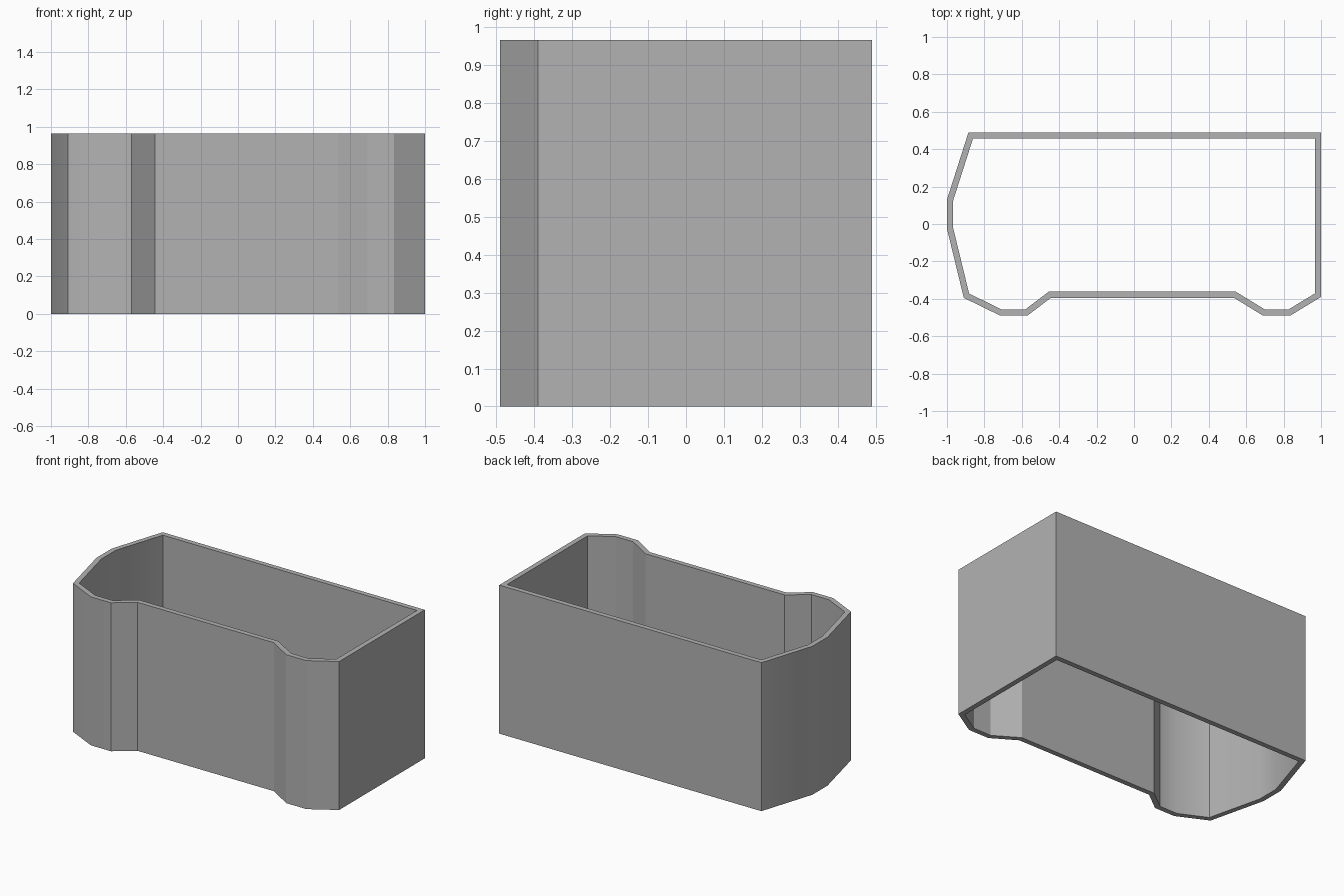
import bpy, bmesh, math
from mathutils import Vector

cube = bpy.data.objects.get("Cube")
if cube:
    bpy.data.objects.remove(cube, do_unlink=True)

HEIGHT, WALL = 0.965, 0.033

# Outer outline, counter-clockwise seen from above
outline = [Vector(p) for p in (
    (1, 0.49), (-0.885, 0.49), (-1, 0.13), (-1, -0.025), (-0.91, -0.395),
    (-0.715, -0.49), (-0.57, -0.49), (-0.445, -0.395), (0.535, -0.395),
    (0.69, -0.49), (0.835, -0.49), (1, -0.39))]


def inset(points, distance):
    """Offset a closed outline inwards by an even wall thickness."""
    result = []
    for i, p in enumerate(points):
        before = (p - points[i - 1]).normalized()
        after = (points[(i + 1) % len(points)] - p).normalized()
        n1, n2 = Vector((-before.y, before.x)), Vector((-after.y, after.x))
        result.append(p + (n1 + n2) * distance / (1 + n1.dot(n2)))
    return result


grey = bpy.data.materials.new("plain grey")
grey.use_nodes = True
grey.diffuse_color = (0.45, 0.45, 0.45, 1)
grey.node_tree.nodes["Principled BSDF"].inputs["Base Color"].default_value = grey.diffuse_color

# Open-ended wall: outer and inner skins joined by top and bottom rims
bm = bmesh.new()
inner = inset(outline, WALL)
rings = [[bm.verts.new((p.x, p.y, z)) for p in points]
         for points, z in ((outline, 0), (outline, HEIGHT), (inner, HEIGHT), (inner, 0))]
count = len(outline)
for k, ring in enumerate(rings):
    above = rings[(k + 1) % len(rings)]
    for i in range(count):
        j = (i + 1) % count
        bm.faces.new((ring[i], ring[j], above[j], above[i]))
bmesh.ops.recalc_face_normals(bm, faces=bm.faces)
mesh = bpy.data.meshes.new("hollow_wall")
bm.to_mesh(mesh)
bm.free()
mesh.materials.append(grey)
wall = bpy.data.objects.new("hollow_wall", mesh)
bpy.context.collection.objects.link(wall)

# Soft bends with crisp corners and rims
bpy.ops.object.select_all(action='DESELECT')
wall.select_set(True)
bpy.context.view_layer.objects.active = wall
bpy.ops.object.shade_smooth_by_angle(angle=math.radians(30))
